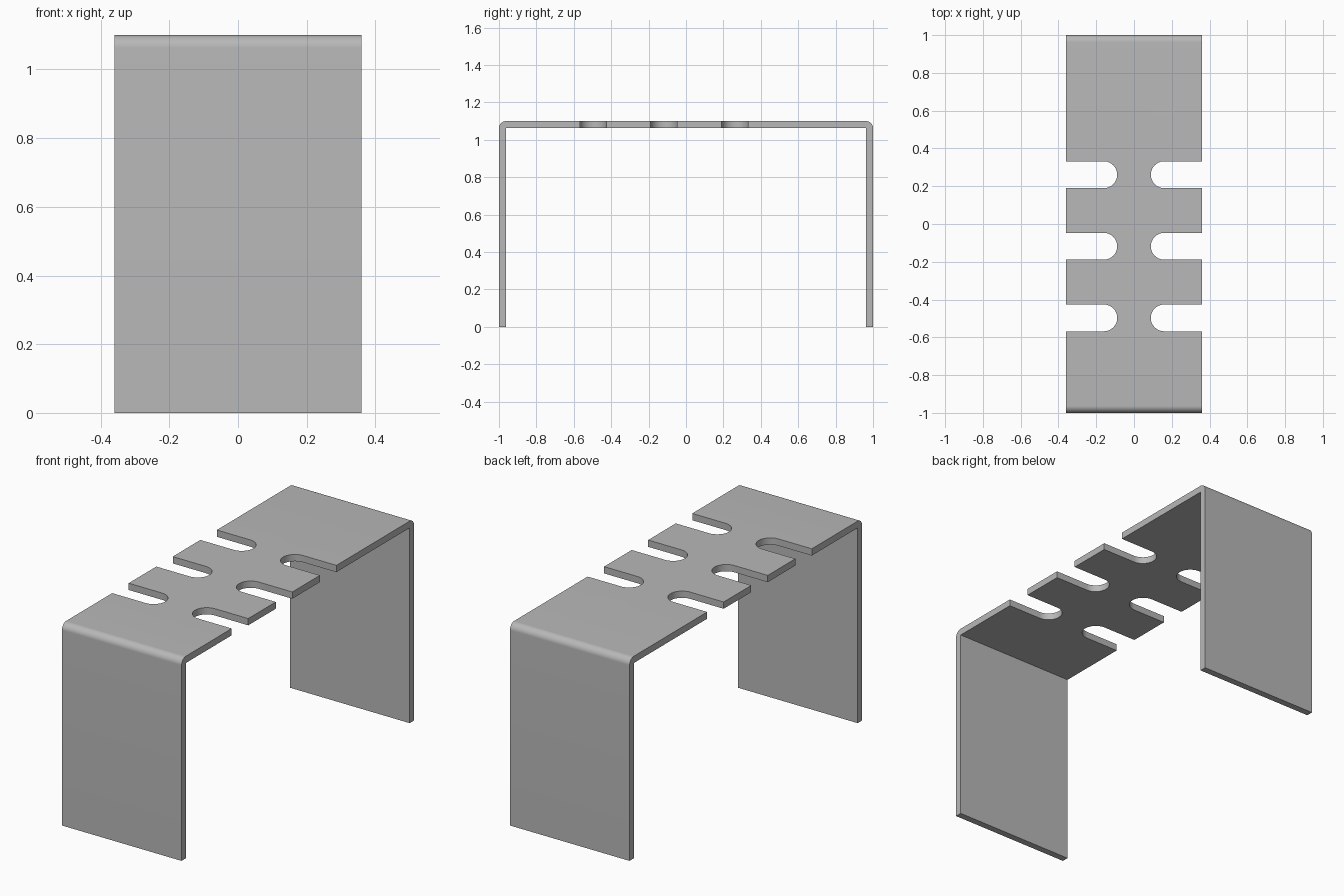
import bpy
import bmesh
from math import sin, cos, pi, radians

HALF_W, HALF_L, HEIGHT, THICK = 0.36, 1.0, 1.1, 0.037
SLOT_R, SLOT_X = 0.071, 0.16
SLOT_Y = (-0.497, -0.118, 0.261)

cube = bpy.data.objects.get("Cube")
if cube:
    bpy.data.objects.remove(cube, do_unlink=True)

steel = bpy.data.materials.new("grey_metal")
steel.use_nodes = True
grey = (0.48, 0.48, 0.48, 1)
steel.diffuse_color = grey
steel.node_tree.nodes["Principled BSDF"].inputs["Base Color"].default_value = grey


def prism(bm, outline, offset):
    """Extrude a closed outline into a solid."""
    face = bm.faces.new([bm.verts.new(p) for p in outline])
    ext = bmesh.ops.extrude_face_region(bm, geom=[face], use_keep_orig=True)
    moved = [v for v in ext["geom"] if isinstance(v, bmesh.types.BMVert)]
    bmesh.ops.translate(bm, verts=moved, vec=offset)


def make_object(name, bm):
    bmesh.ops.recalc_face_normals(bm, faces=bm.faces)
    mesh = bpy.data.meshes.new(name)
    bm.to_mesh(mesh)
    bm.free()
    mesh.materials.append(steel)
    obj = bpy.data.objects.new(name, mesh)
    bpy.context.collection.objects.link(obj)
    return obj


# Bent sheet: U profile with rounded outer corners and sharp inner corners
half = [(0.0, HEIGHT)]
for i in range(13):
    a = pi / 2 * (1 - i / 12)
    half.append((HALF_L - THICK + THICK * cos(a), HEIGHT - THICK + THICK * sin(a)))
half += [(HALF_L, 0), (HALF_L - THICK, 0), (HALF_L - THICK, HEIGHT - THICK)]
profile = half[1:] + [(-y, z) for y, z in reversed(half[1:])]
bm = bmesh.new()
prism(bm, [(-HALF_W, y, z) for y, z in profile], (2 * HALF_W, 0, 0))
bracket = make_object("bent_bracket", bm)

# Round-ended slots cut in from both long edges of the top
bm = bmesh.new()
for side in (-1, 1):
    for yc in SLOT_Y:
        arc = [pi / 2 + pi * i / 24 for i in range(25)]
        outline = [(SLOT_X + SLOT_R * cos(a), yc + SLOT_R * sin(a)) for a in arc]
        outline += [(HALF_W + 0.1, yc - SLOT_R), (HALF_W + 0.1, yc + SLOT_R)]
        prism(bm, [(side * x, y, HEIGHT - 0.1) for x, y in outline], (0, 0, 0.2))
cutter = make_object("slot_cutter", bm)
cutter.hide_render = True

cut = bracket.modifiers.new("slots", "BOOLEAN")
cut.operation = "DIFFERENCE"
cut.solver = "EXACT"
cut.object = cutter

bpy.ops.object.select_all(action="DESELECT")
bracket.select_set(True)
bpy.context.view_layer.objects.active = bracket
bpy.ops.object.modifier_apply(modifier=cut.name)
bpy.data.objects.remove(cutter, do_unlink=True)
bpy.ops.object.shade_smooth_by_angle(angle=radians(30))
